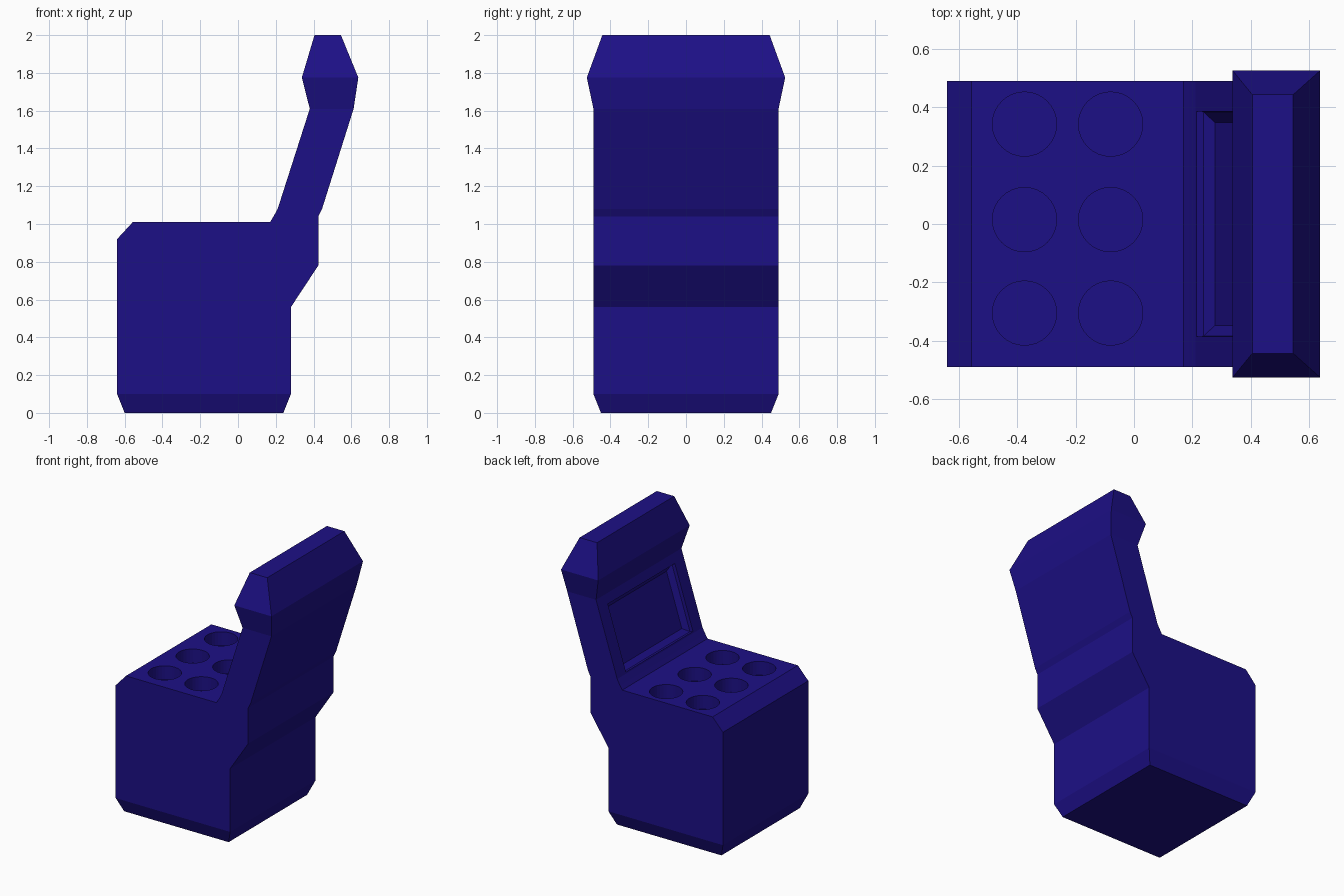
import bpy, bmesh, math
from mathutils import Vector

if "Cube" in bpy.data.objects:
    bpy.data.objects.remove(bpy.data.objects["Cube"])

mat = bpy.data.materials.new("dark_blue")
mat.diffuse_color = (0.012, 0.005, 0.24, 1)
mat.use_nodes = True
mat.node_tree.nodes["Principled BSDF"].inputs["Base Color"].default_value = mat.diffuse_color


def finish(bm, name):
    bmesh.ops.recalc_face_normals(bm, faces=bm.faces)
    me = bpy.data.meshes.new(name)
    bm.to_mesh(me)
    bm.free()
    me.materials.append(mat)
    ob = bpy.data.objects.new(name, me)
    bpy.context.collection.objects.link(ob)
    return ob


def loft(levels, bottom, top):
    """Stack rectangles given as (z, x min, x max, half width)."""
    bm = bmesh.new()
    rings = [[bm.verts.new(p) for p in
              ((a, -w, z), (b, -w, z), (b, w, z), (a, w, z))]
             for z, a, b, w in levels]
    for lo, hi in zip(rings, rings[1:]):
        for i in range(4):
            j = (i + 1) % 4
            bm.faces.new((lo[i], lo[j], hi[j], hi[i]))
    if bottom:
        bm.faces.new(rings[0][::-1])
    if top:
        bm.faces.new(rings[-1])
    return bm, rings


# Cabinet base with chamfered foot, front lip and stepped rear
bm, _ = loft([(0, -.60, .24, .45), (.10, -.64, .28, .49), (.56, -.64, .28, .49),
              (.78, -.64, .425, .49), (.92, -.64, .425, .49),
              (1.01, -.557, .425, .49)], True, True)
base = finish(bm, "cabinet_base")

# Six round wells cut into the counter
bm = bmesh.new()
depth = 0.10
for x in (-.375, -.08):
    for y in (-.305, .015, .342):
        ret = bmesh.ops.create_cone(bm, cap_ends=True, segments=32, radius1=.11,
                                    radius2=.11, depth=2 * depth)
        bmesh.ops.translate(bm, verts=ret["verts"], vec=(x, y, 1.01))
cutter = finish(bm, "well_cutter")
cutter.hide_render = True
cutter.hide_set(True)
mod = base.modifiers.new("wells", 'BOOLEAN')
mod.operation = 'DIFFERENCE'
mod.solver = 'EXACT'
mod.object = cutter

# Leaning back with flared, bevelled head
bm, rings = loft([(1.01, .17, .425, .49), (1.04, .188, .425, .49),
                  (1.08, .21, .445, .49), (1.61, .38, .612, .49),
                  (1.775, .338, .637, .525), (2.0, .405, .545, .443)], False, True)
bmesh.ops.recalc_face_normals(bm, faces=bm.faces)

# Recessed panel in the front of the back
lo, hi = rings[2], rings[3]
panel = next(f for f in bm.faces if all(v in f.verts for v in (lo[0], lo[3], hi[0], hi[3])))
bmesh.ops.inset_individual(bm, faces=[panel], thickness=.05)
for v in panel.verts:
    z = 1.09 if v.co.z < 1.35 else 1.545
    v.co = Vector((.21 + (z - 1.08) * .17 / .53, math.copysign(.385, v.co.y), z))
panel.normal_update()
bmesh.ops.inset_individual(bm, faces=[panel], thickness=.001, depth=-.025)
bmesh.ops.inset_individual(bm, faces=[panel], thickness=.052, depth=-.03)
finish(bm, "leaning_back")
